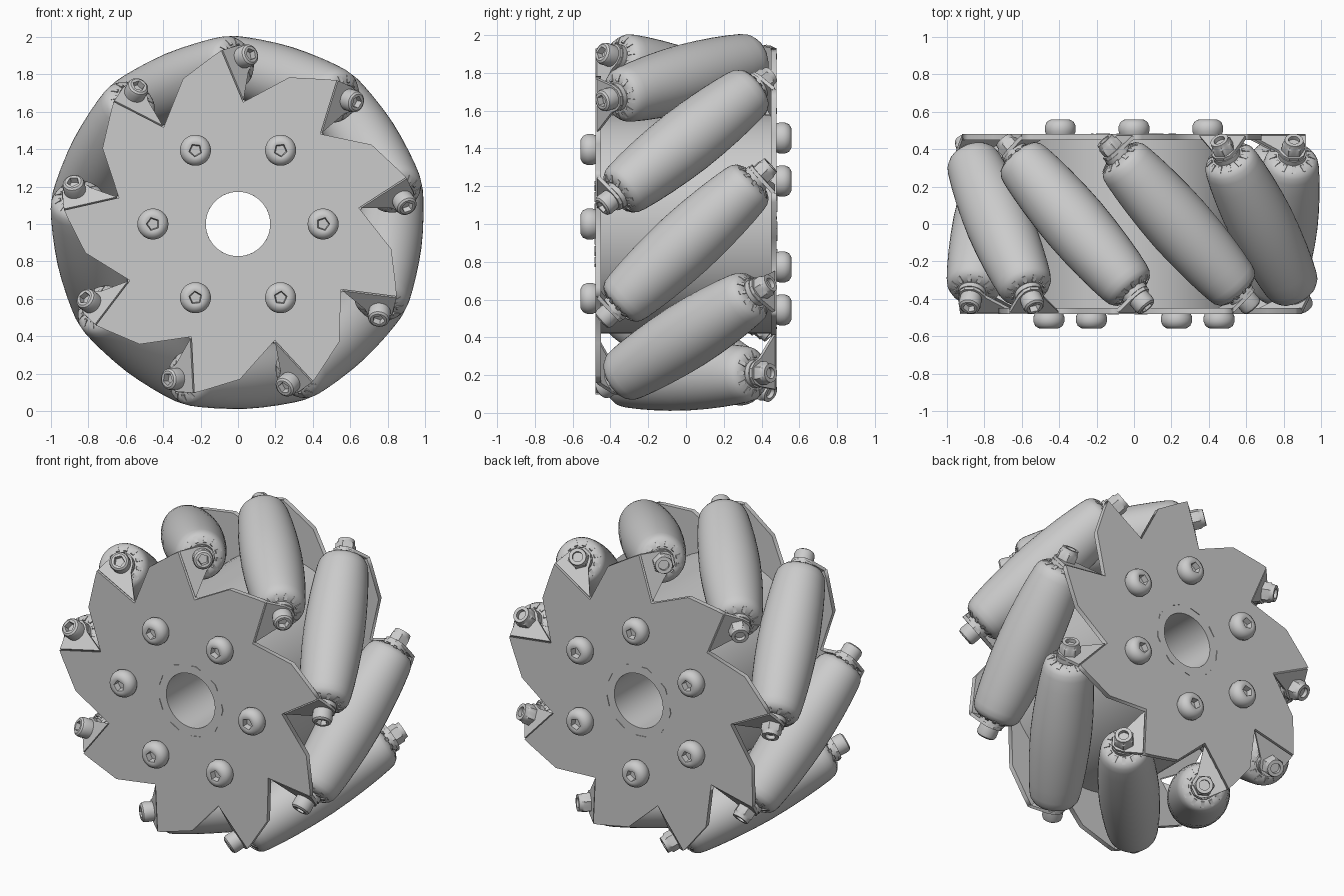
import bpy, bmesh
from math import pi, sin, cos, radians
from mathutils import Matrix, Vector

if "Cube" in bpy.data.objects:
    bpy.data.objects.remove(bpy.data.objects["Cube"])

grey = bpy.data.materials.new("satin_grey")
grey.use_nodes = True
GREY = (0.6, 0.6, 0.6, 1)
grey.diffuse_color = GREY
grey.node_tree.nodes["Principled BSDF"].inputs["Base Color"].default_value = GREY

# Wheel space: z is the axle, pointing to the front
WHEEL = Matrix.Translation((0, 0, 1)) @ Matrix.Rotation(pi / 2, 4, 'X')
COUNT = 9
STEP = 2 * pi / COUNT
FIRST = radians(32.8)        # angle of the first roller's middle
RC = 0.81                    # distance of roller axis from the axle
ST, CT = 0.68, 0.733         # tilt of the roller axis
HALF = 0.495                 # half length of a roller
TAB = 0.53                   # bracket position along the roller axis
PLATE_Z = 0.465
BEND = (PLATE_Z - TAB * CT) / ST     # bracket height up to the plate
EDGE = BEND * CT - TAB * ST          # bend line of each bracket
BORE = 0.172


def spin(angle):
    return Matrix.Rotation(angle, 4, 'Z')


def add(name, mesh, matrix, smooth=True):
    obj = bpy.data.objects.new(name, mesh)
    bpy.context.collection.objects.link(obj)
    obj.matrix_world = WHEEL @ matrix
    if not mesh.materials:
        mesh.materials.append(grey)
    if smooth:
        bpy.ops.object.select_all(action='DESELECT')
        obj.select_set(True)
        bpy.context.view_layer.objects.active = obj
        bpy.ops.object.shade_smooth_by_angle(angle=radians(35))
    return obj


def to_mesh(bm, name):
    bmesh.ops.recalc_face_normals(bm, faces=bm.faces)
    mesh = bpy.data.meshes.new(name)
    bm.to_mesh(mesh)
    bm.free()
    return mesh


def lathe(name, profile, segments=40, closed=False):
    """Turn (radius, z[, socket sides]) points about z."""
    bm = bmesh.new()
    rings = []
    for r, z, *sides in profile:
        ring = []
        for i in range(segments):
            a = 2 * pi * i / segments
            rr = r
            if sides:
                w = 2 * pi / sides[0]
                rr = r * cos(w / 2) / cos(a % w - w / 2)
            ring.append(bm.verts.new((rr * cos(a), rr * sin(a), z)))
        rings.append(ring)
    pairs = list(zip(rings, rings[1:]))
    if closed:
        pairs.append((rings[-1], rings[0]))
    else:
        bm.faces.new(rings[0])
        bm.faces.new(rings[-1])
    for a, b in pairs:
        for i in range(segments):
            j = (i + 1) % segments
            bm.faces.new((a[i], a[j], b[j], b[i]))
    return to_mesh(bm, name)


def slab(name, outline, thickness):
    """Flat polygon in xy given thickness, centred on z = 0."""
    bm = bmesh.new()
    face = bm.faces.new([bm.verts.new((x, y, -thickness / 2)) for x, y in outline])
    new = bmesh.ops.extrude_face_region(bm, geom=[face])["geom"]
    bmesh.ops.translate(bm, vec=(0, 0, thickness),
                        verts=[v for v in new if isinstance(v, bmesh.types.BMVert)])
    return to_mesh(bm, name)


def plate_mesh():
    """Saw-toothed disc with a round bore."""
    tooth = [(0.59, EDGE), (0.89, EDGE), (0.88, EDGE + 0.05), (0.83, -0.03)]
    rim = [spin(FIRST + k * STEP) @ Vector((x, y, 0))
           for k in range(COUNT) for x, y in tooth]
    bore = [Vector((BORE * cos(a * pi / 24), BORE * sin(a * pi / 24), 0)) for a in range(48)]
    curve = bpy.data.curves.new("plate_outline", 'CURVE')
    curve.dimensions = '2D'
    curve.fill_mode = 'BOTH'
    curve.extrude = 0.015
    for loop in (rim, bore):
        spline = curve.splines.new('POLY')
        spline.points.add(len(loop) - 1)
        for p, v in zip(spline.points, loop):
            p.co = (v.x, v.y, 0, 1)
        spline.use_cyclic_u = True
    helper = bpy.data.objects.new("plate_outline", curve)
    bpy.context.collection.objects.link(helper)
    mesh = bpy.data.meshes.new_from_object(
        helper.evaluated_get(bpy.context.evaluated_depsgraph_get()))
    bpy.data.objects.remove(helper)
    return mesh


# Shared part meshes: slightly barrelled roller with rounded shoulders
END = [(0.176, 0.12), (0.169, 0.24), (0.16, 0.34), (0.15, 0.42), (0.142, 0.455),
       (0.127, 0.478), (0.106, 0.49), (0.085, HALF)]
roller = lathe("roller", [(r, -z) for r, z in reversed(END)] + [(0.179, 0)] + END)
screw = lathe("roller_screw", [(0.058, 0), (0.06, 0.05), (0.055, 0.066), (0.044, 0.074),
                               (0.034, 0.074, 5), (0.03, 0.04, 5)], 30)
nut = lathe("roller_nut", [(0.062, 0, 6), (0.062, 0.045, 6), (0.052, 0.052), (0.05, 0.074),
                           (0.03, 0.074), (0.03, 0.05)], 30)
washer = lathe("washer", [(0.075, 0), (0.075, 0.03)], 24)
hub_bolt = lathe("hub_bolt", [(0.075, 0), (0.083, 0.02), (0.083, 0.045), (0.073, 0.068),
                              (0.055, 0.08), (0.042, 0.082), (0.036, 0.08, 5), (0.03, 0.045, 5)], 30)
drum = lathe("hub_drum", [(BORE, -0.45), (0.58, -0.45), (0.58, 0.45), (BORE, 0.45)], 64, True)
bracket = slab("bracket", [(0.60, BEND), (0.89, BEND), (0.88, 0.0), (0.865, -0.045),
                           (0.835, -0.068), (0.785, -0.068), (0.755, -0.045), (0.73, 0.0)], 0.02)
dash = slab("bore_mark", [(-0.004, -0.035), (0.006, 0), (-0.004, 0.035)], 0.006)

# Ring of ridges on a roller's end
bm = bmesh.new()
for k in range(12):
    place = spin(k * pi / 6) @ Matrix.Translation((0.102, 0, 0.487)) @ Matrix.Rotation(0.5, 4, 'Y')
    bmesh.ops.create_cube(bm, size=1, matrix=place @ Matrix.Diagonal((0.04, 0.02, 0.014, 1)))
ridges = to_mesh(bm, "roller_ridges")

add("hub_drum", drum, Matrix())
plate = plate_mesh()
FLIP = spin(FIRST) @ Matrix.Rotation(pi, 4, 'X') @ spin(-FIRST)

for side, turn, fastener in (("front", Matrix(), screw), ("back", FLIP, nut)):
    add(side + "_plate", plate, turn @ Matrix.Translation((0, 0, PLATE_Z)), False)
    for k in range(COUNT):
        mid = turn @ spin(FIRST + k * STEP)
        # Roller frame: x is radial, z runs along the roller to this side
        frame = mid @ Matrix(((1, 0, 0, RC), (0, CT, -ST, 0), (0, ST, CT, 0), (0, 0, 0, 1)))
        tag = f"{side}_%s_{k + 1}"
        if side == "front":
            add(f"roller_{k + 1}", roller, frame)
        add(tag % "ridges", ridges, frame, False)
        add(tag % "washer", washer, frame @ Matrix.Translation((0, 0, HALF - 0.003)))
        add(tag % "bracket", bracket, frame @ Matrix.Translation((-RC, 0, TAB)), False)
        add(tag % "fastener", fastener, frame @ Matrix.Translation((0, 0, TAB + 0.008)))
        add(tag % "bore_mark", dash, turn @ spin(k * STEP)
            @ Matrix.Translation((0.225, 0, PLATE_Z + 0.016)), False)

# Hub bolts, staggered between front and back
for k in range(6):
    add(f"front_hub_bolt_{k + 1}", hub_bolt,
        spin(k * pi / 3) @ Matrix.Translation((0.455, 0, 0.477)))
    add(f"back_hub_bolt_{k + 1}", hub_bolt, spin(k * pi / 3 + pi / 6)
        @ Matrix.Translation((0.455, 0, -0.477)) @ Matrix.Rotation(pi, 4, 'X'))
